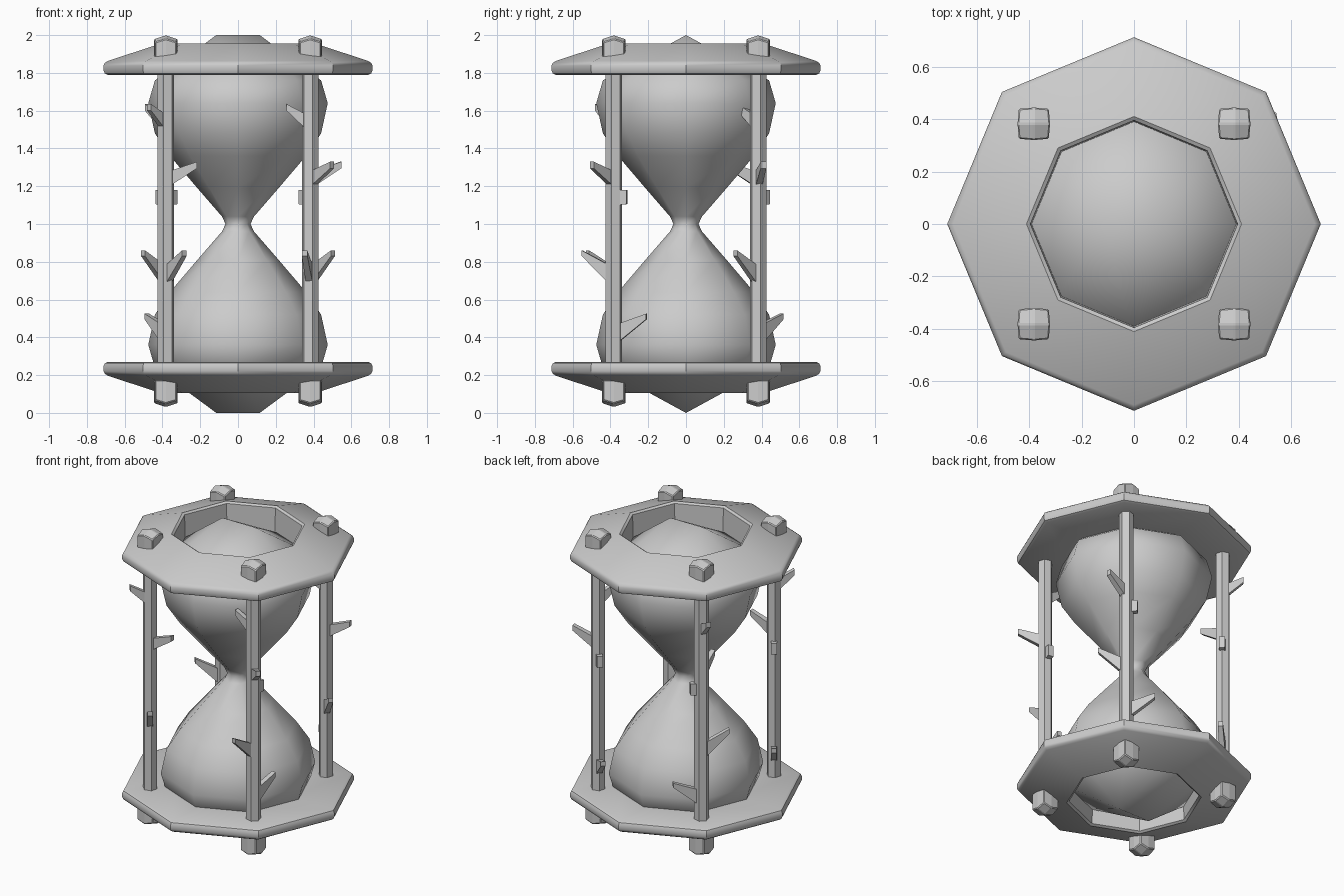
import bpy, math
from math import cos, sin, radians, pi

if "Cube" in bpy.data.objects:
    bpy.data.objects.remove(bpy.data.objects["Cube"])


def make(name, verts, faces, smooth=None):
    me = bpy.data.meshes.new(name)
    me.from_pydata(verts, [], faces)
    ob = bpy.data.objects.new(name, me)
    bpy.context.collection.objects.link(ob)
    bpy.ops.object.select_all(action='DESELECT')
    ob.select_set(True)
    bpy.context.view_layer.objects.active = ob
    bpy.ops.object.mode_set(mode='EDIT')
    bpy.ops.mesh.select_all(action='SELECT')
    bpy.ops.mesh.normals_make_consistent(inside=False)
    bpy.ops.object.mode_set(mode='OBJECT')
    if smooth:
        bpy.ops.object.shade_smooth_by_angle(angle=radians(smooth))
    return ob


def lathe(profile, sides, closed, start=0.0, cx=0, cy=0):
    verts, faces = [], []
    for r, z in profile:
        for i in range(sides):
            a = start + 2 * pi * i / sides
            verts.append((cx + r * cos(a), cy + r * sin(a), z))
    n = len(profile)
    for j in range(n if closed else n - 1):
        for i in range(sides):
            k, a, b = (i + 1) % sides, j * sides, ((j + 1) % n) * sides
            faces.append((a + i, a + k, b + k, b + i))
    return verts, faces


# octagonal end plates with a rounded rim and a hole for the glass
plate = [(.39, 1.79), (.69, 1.79), (.705, 1.797), (.712, 1.812), (.712, 1.838),
         (.705, 1.853), (.69, 1.863), (.425, 1.95), (.41, 1.955), (.395, 1.945)]
make("top_plate", *lathe(plate, 8, True), smooth=35)
make("bottom_plate", *lathe([(r, 2.06 - z) for r, z in plate], 8, True), smooth=35)

# glass: eight-sided double bulb, each end closed by a short ridge
half = [(.085, .04), (.215, .19), (.36, .36), (.44, .48), (.475, .64), (.44, .76)]
profile = [(r, 1 - z) for r, z in reversed(half)] + [(.066, 1)] + [(r, 1 + z) for r, z in half]
v, f = lathe(profile, 8, False)
for ring, z in ((0, 0.0), ((len(profile) - 1) * 8, 2.0)):
    p = len(v)
    m = p + 1
    v += [(.115, 0, z), (-.115, 0, z)]
    for i in range(8):
        f.append((ring + i, ring + (i + 1) % 8, p if i in (0, 1, 6, 7) else m))
    f += [(ring + 2, m, p), (ring + 6, p, m)]
make("glass_bulbs", v, f, smooth=50)


def knob(name, x, y, z0, s):
    # faceted cap: eight-point square prism with a shallow four-quad top
    v, f = [], []
    for top in (0, 1):
        for i in range(8):
            a = i * pi / 4
            r = .062 if i % 2 == 0 else .057 * math.sqrt(2)
            h = (.125 if i % 2 == 0 else .108) if top else 0
            v.append((x + r * cos(a), y + r * sin(a), z0 + s * h))
    v.append((x, y, z0 + s * .145))
    f += [(i, (i + 1) % 8, 8 + (i + 1) % 8, 8 + i) for i in range(8)]
    f += [(8 + i, 8 + i + 1, 8 + (i + 2) % 8, 16) for i in (0, 2, 4, 6)]
    f.append(tuple(range(8)))
    ob = make(name, v, f)
    bev = ob.modifiers.new("soft_edges", 'BEVEL')
    bev.width = .005
    bev.limit_method = 'ANGLE'


def thorn(name, x, y, ang, reach, z0, z1, t0, t1):
    # flat spike tapering from the post outwards
    w = ((.018, .015) if reach > .1 else (.018, .018))
    c, s = cos(ang), sin(ang)
    v = []
    for d, half_w, lo, hi in ((.02, w[0], z0, z1), (reach, w[1], t0, t1)):
        for side, z in ((-1, lo), (1, lo), (1, hi), (-1, hi)):
            v.append((x + d * c - side * half_w * s, y + d * s + side * half_w * c, z))
    f = [(0, 1, 2, 3), (4, 5, 6, 7)] + [(i, (i + 1) % 4, 4 + (i + 1) % 4, 4 + i) for i in range(4)]
    make(name, v, f)


# angle, reach, base bottom, base top, tip bottom, tip top
THORNS = [(180, .125, 1.50, 1.58, 1.60, 1.635),
          (-45, .165, 1.20, 1.28, 1.295, 1.33),
          (80, .07, 1.10, 1.18, 1.105, 1.18),
          (-100, .17, .68, .78, .83, .86),
          (80, .175, .37, .47, .495, .525)]

# four hexagonal posts, the thorn pattern turned differently on each
P = .382
for name, sx, sy, turn in (("front_right", 1, -1, 0), ("front_left", -1, -1, 45),
                           ("back_right", 1, 1, 55), ("back_left", -1, 1, -35)):
    x, y = sx * P, sy * P
    v, f = lathe([(.045, .12), (.045, 1.93)], 6, False,
                 math.atan2(sy, sx) + pi / 2, x, y)
    f += [tuple(range(6)), tuple(range(6, 12))]
    make(name + "_post", v, f)
    knob(name + "_top_knob", x, y, 1.855, 1)
    knob(name + "_bottom_knob", x, y, .175, -1)
    for i, (ang, *dims) in enumerate(THORNS):
        thorn(f"{name}_thorn_{i + 1}", x, y, radians(ang + turn), *dims)
